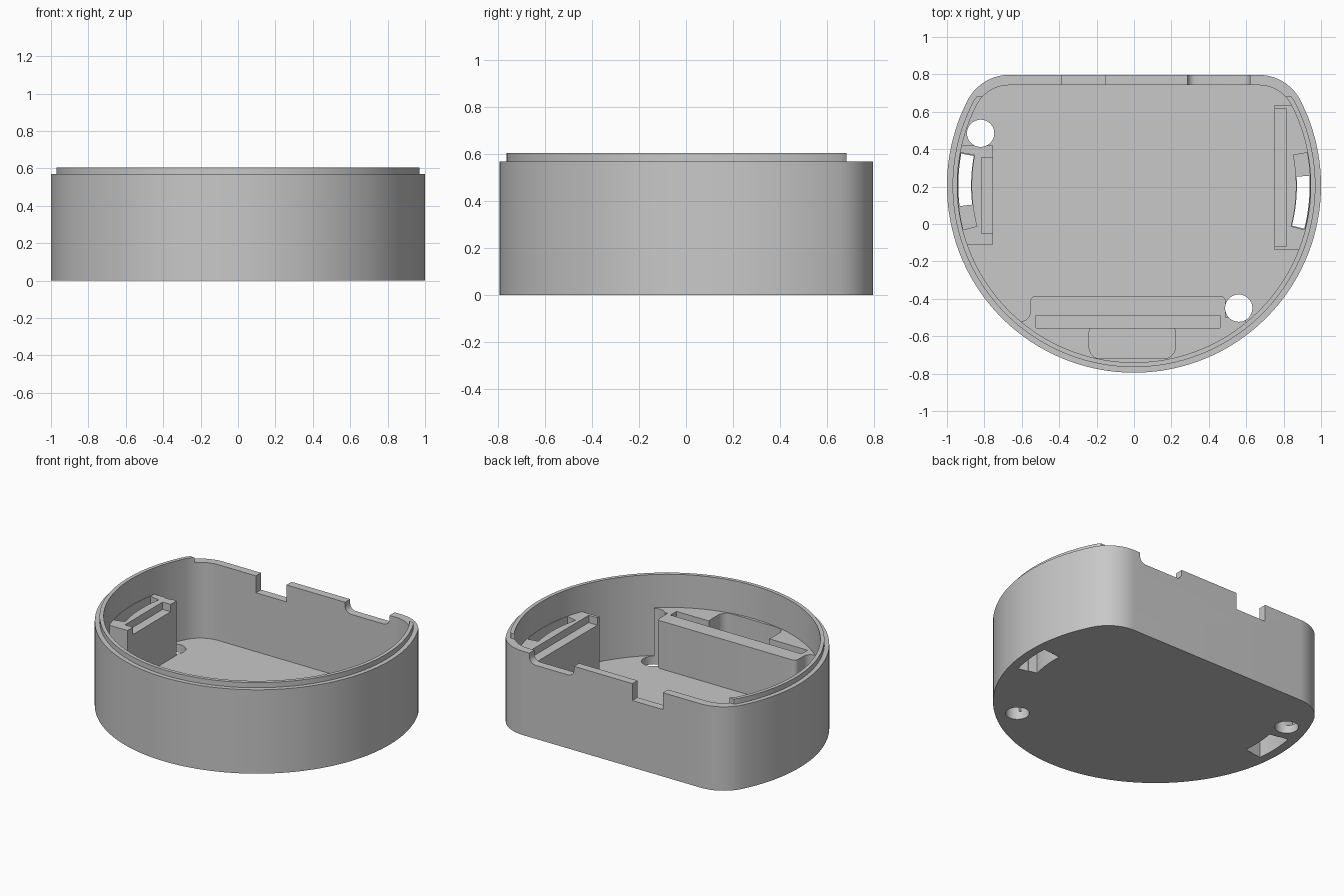
import bpy, bmesh
from math import sin, cos, radians, sqrt, atan2, degrees

cube = bpy.data.objects.get("Cube")
if cube:
    bpy.data.objects.remove(cube, do_unlink=True)

CY, BACK, FILLET = 0.205, 0.797, 0.25      # ring centre, flat back, corner radius
FLOOR, RIM, LIP = 0.055, 0.57, 0.605       # heights
BLOCK, LEDGE, SHELF = 0.425, 0.375, 0.3    # support block heights

grey = bpy.data.materials.new("plain grey")
grey.use_nodes = True
grey.diffuse_color = (0.58, 0.58, 0.58, 1)
grey.node_tree.nodes["Principled BSDF"].inputs["Base Color"].default_value = (0.58, 0.58, 0.58, 1)


def arc(cx, cy, r, a0, a1, n):
    steps = [radians(a0 + (a1 - a0) * i / n) for i in range(n + 1)]
    return [(cx + r * cos(a), cy + r * sin(a)) for a in steps]


def outline(inset):
    """Round case outline with a flat back and filleted corners."""
    fy = BACK - FILLET
    fx = sqrt((1 - FILLET) ** 2 - (fy - CY) ** 2)
    t = degrees(atan2(fy - CY, fx))
    r = FILLET - inset
    ring = arc(0, CY, 1 - inset, 180 - t, 360 + t, 144)
    return ring[1:-1] + arc(fx, fy, r, t, 90, 16) + arc(-fx, fy, r, 90, 180 - t, 16)


def rounded(x0, x1, y0, y1, r):
    """Rectangle with rounded corners."""
    return (arc(x1 - r, y1 - r, r, 0, 90, 6) + arc(x0 + r, y1 - r, r, 90, 180, 6)
            + arc(x0 + r, y0 + r, r, 180, 270, 6) + arc(x1 - r, y0 + r, r, 270, 360, 6))


def rect(x0, x1, y0, y1):
    return [(x0, y0), (x1, y0), (x1, y1), (x0, y1)]


def sector(a0, a1, r0, r1):
    """Curved slot shape around the ring centre."""
    return arc(0, CY, r1, a0, a1, 16) + arc(0, CY, r0, a1, a0, 16)


def prism(name, pts, lo, hi, along_y=False):
    """Extrude a profile along z, or along y when it is drawn in x and z."""
    bm = bmesh.new()
    rings = []
    for d in (lo, hi):
        rings.append([bm.verts.new((u, d, v) if along_y else (u, v, d)) for u, v in pts])
    n = len(pts)
    bm.faces.new(rings[0])
    bm.faces.new(rings[1])
    for i in range(n):
        j = (i + 1) % n
        bm.faces.new((rings[0][i], rings[0][j], rings[1][j], rings[1][i]))
    bmesh.ops.recalc_face_normals(bm, faces=bm.faces)
    mesh = bpy.data.meshes.new(name)
    bm.to_mesh(mesh)
    bm.free()
    mesh.materials.append(grey)
    obj = bpy.data.objects.new(name, mesh)
    bpy.context.collection.objects.link(obj)
    return obj


def combine(target, tool, operation):
    mod = target.modifiers.new(operation, 'BOOLEAN')
    mod.operation, mod.solver, mod.object = operation, 'EXACT', tool
    bpy.context.view_layer.objects.active = target
    bpy.ops.object.modifier_apply(modifier=mod.name)
    bpy.data.objects.remove(tool, do_unlink=True)


def cut(target, *args, **kw):
    combine(target, prism("cutter", *args, **kw), 'DIFFERENCE')


# Outer body with the raised lip, which stops short of the flat back
case = prism("case", outline(0), 0, RIM)
lip = prism("lip", [(x, min(y, 0.683)) for x, y in outline(0.03)], 0.3, LIP)
combine(case, lip, 'UNION')

# Cavity, leaving the side and front support blocks standing
cavity = prism("cavity", outline(0.055), FLOOR, 0.8)
cut(cavity, rect(-1.2, -0.755, -0.11, 0.42), 0.02, BLOCK)
cut(cavity, rect(0.75, 1.2, -0.14, 0.635), 0.02, BLOCK)
front = ([(-0.61, -1), (0.6, -1), (0.6, -0.5), (0.49, -0.5)]
         + arc(0.46, -0.415, 0.03, 0, 90, 6) + arc(-0.525, -0.415, 0.03, 90, 180, 6)
         + arc(-0.605, -0.47, 0.05, 0, -90, 6))
cut(cavity, front, 0.02, 0.38)
combine(case, cavity, 'DIFFERENCE')

# Ledges on the side blocks
cut(case, rect(-0.815, -0.7, -0.05, 0.355), LEDGE, 0.7)
cut(case, rect(0.7, 0.815, -0.12, 0.615), LEDGE, 0.7)

# Groove and pocket in the front block
cut(case, rect(-0.525, 0.46, -0.555, -0.49), 0.15, 0.7)
cut(case, rounded(-0.24, 0.22, -0.72, -0.52, 0.06), 0.2, 0.7)

# Curved side slots: long above the shelf, shorter through the floor, wider at the bottom
for a0, a1, b0, b1 in ((169.2, 194.5, 169.5, 186.7), (-14.5, 10.8, -14.2, 3.2)):
    cut(case, sector(a0, a1, 0.868, 0.942), SHELF, 0.5)
    cut(case, sector(b0, b1, 0.871, 0.939), -0.1, 0.4)
    cut(case, sector(b0 + 0.2, b1 - 0.2, 0.81, 0.936), -0.1, 0.2)

# Round holes through the floor
for x, y in ((-0.82, 0.485), (0.56, -0.45)):
    cut(case, arc(x, y, 0.073, 0, 348.75, 31), -0.1, 0.5)

# Notches in the back wall
cut(case, rect(-0.385, -0.155, 0.455, 0.7), 0.7, 0.9, along_y=True)
cut(case, rounded(0.285, 0.62, 0.5, 0.75, 0.045), 0.7, 0.9, along_y=True)

bpy.ops.object.select_all(action='DESELECT')
case.select_set(True)
bpy.context.view_layer.objects.active = case
bpy.ops.object.shade_smooth_by_angle(angle=radians(30))
